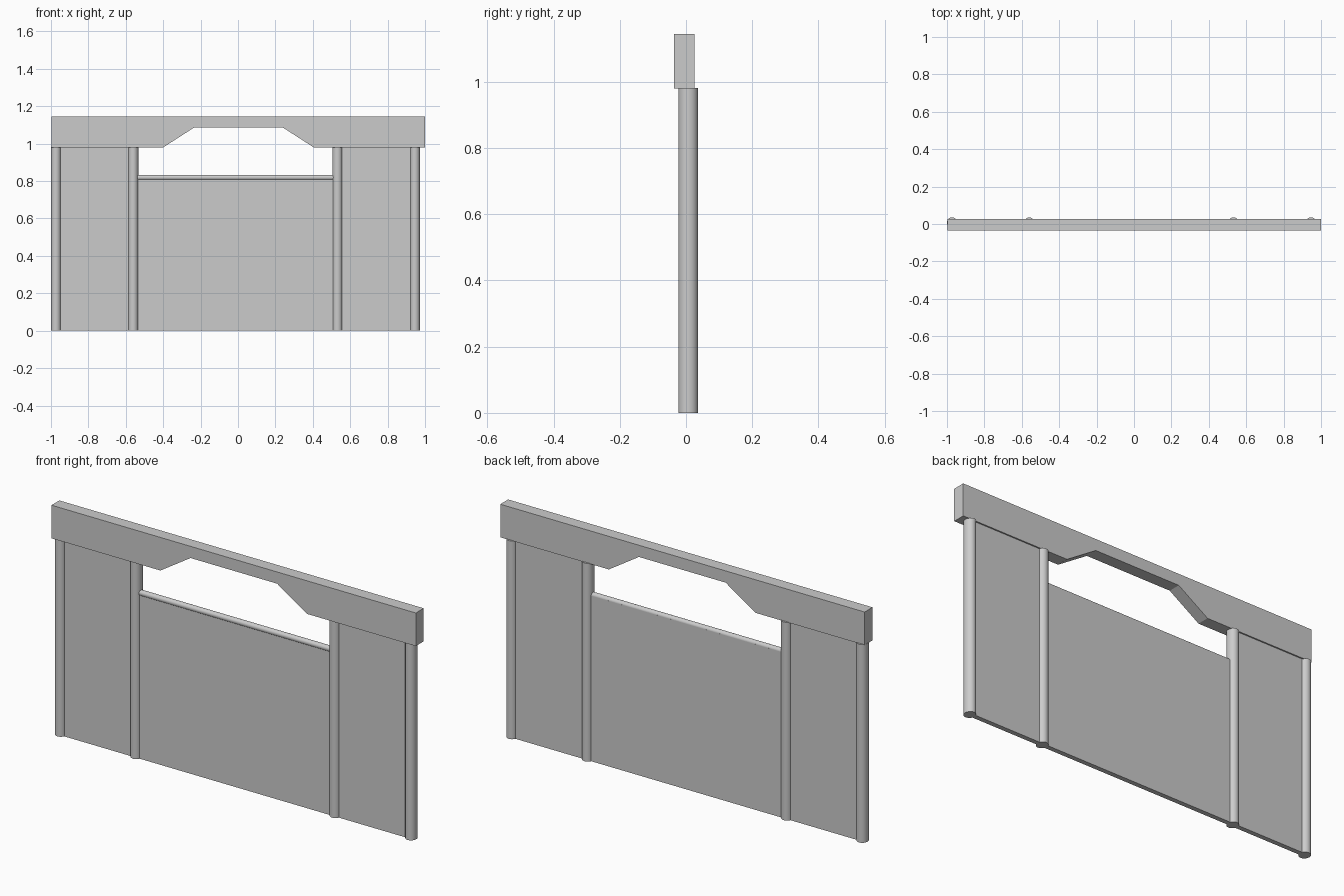
import bpy, bmesh, math

if "Cube" in bpy.data.objects:
    bpy.data.objects.remove(bpy.data.objects["Cube"])

POST_Y = 0.0065      # shared centre line of posts and panels
POST_TOP = 0.982


def box(name, x0, x1, y0, y1, z0, z1):
    bpy.ops.mesh.primitive_cube_add(
        size=1, location=((x0 + x1) / 2, (y0 + y1) / 2, (z0 + z1) / 2))
    ob = bpy.context.object
    ob.name = name
    ob.scale = (x1 - x0, y1 - y0, z1 - z0)
    bpy.ops.object.transform_apply(location=False, rotation=False, scale=True)
    return ob


def rod(name, loc, rx, ry, length, rot=(0, 0, 0)):
    bpy.ops.mesh.primitive_cylinder_add(
        vertices=32, radius=1, depth=length, location=loc, rotation=rot)
    ob = bpy.context.object
    ob.name = name
    ob.scale = (rx, ry, 1)
    bpy.ops.object.transform_apply(location=False, rotation=True, scale=True)
    bpy.ops.object.shade_smooth_by_angle(angle=math.radians(40))
    return ob


# Header beam with a trapezoid notch, extruded from its front profile
profile = [(-0.997, 0.98), (-0.40, 0.98), (-0.235, 1.086), (0.24, 1.086),
           (0.405, 0.98), (1.0, 0.98), (1.0, 1.144), (-0.997, 1.144)]
bm = bmesh.new()
face = bm.faces.new([bm.verts.new((x, -0.036, z)) for x, z in profile])
ext = bmesh.ops.extrude_face_region(bm, geom=[face])
verts = [g for g in ext["geom"] if isinstance(g, bmesh.types.BMVert)]
bmesh.ops.translate(bm, verts=verts, vec=(0, 0.0615, 0))
bmesh.ops.recalc_face_normals(bm, faces=bm.faces)
mesh = bpy.data.meshes.new("header_beam")
bm.to_mesh(mesh)
bm.free()
bpy.context.collection.objects.link(bpy.data.objects.new("header_beam", mesh))

# Four round posts
posts = [-0.973, -0.56, 0.532, 0.946]
for i, x in enumerate(posts):
    rod(f"post_{i + 1}", (x, POST_Y, POST_TOP / 2), 0.027, 0.0293, POST_TOP)

# Thin panels between the posts, the middle one lower
tops = [0.981, 0.82, 0.981]
names = ["left_panel", "middle_panel", "right_panel"]
for name, x0, x1, top in zip(names, posts, posts[1:], tops):
    box(name, x0, x1, POST_Y - 0.012, POST_Y + 0.012, 0.0, top)

# Rounded rail capping the middle panel
rod("middle_rail", ((posts[1] + posts[2]) / 2, POST_Y - 0.002, 0.819),
    0.014, 0.014, posts[2] - posts[1], (0, math.pi / 2, 0))
